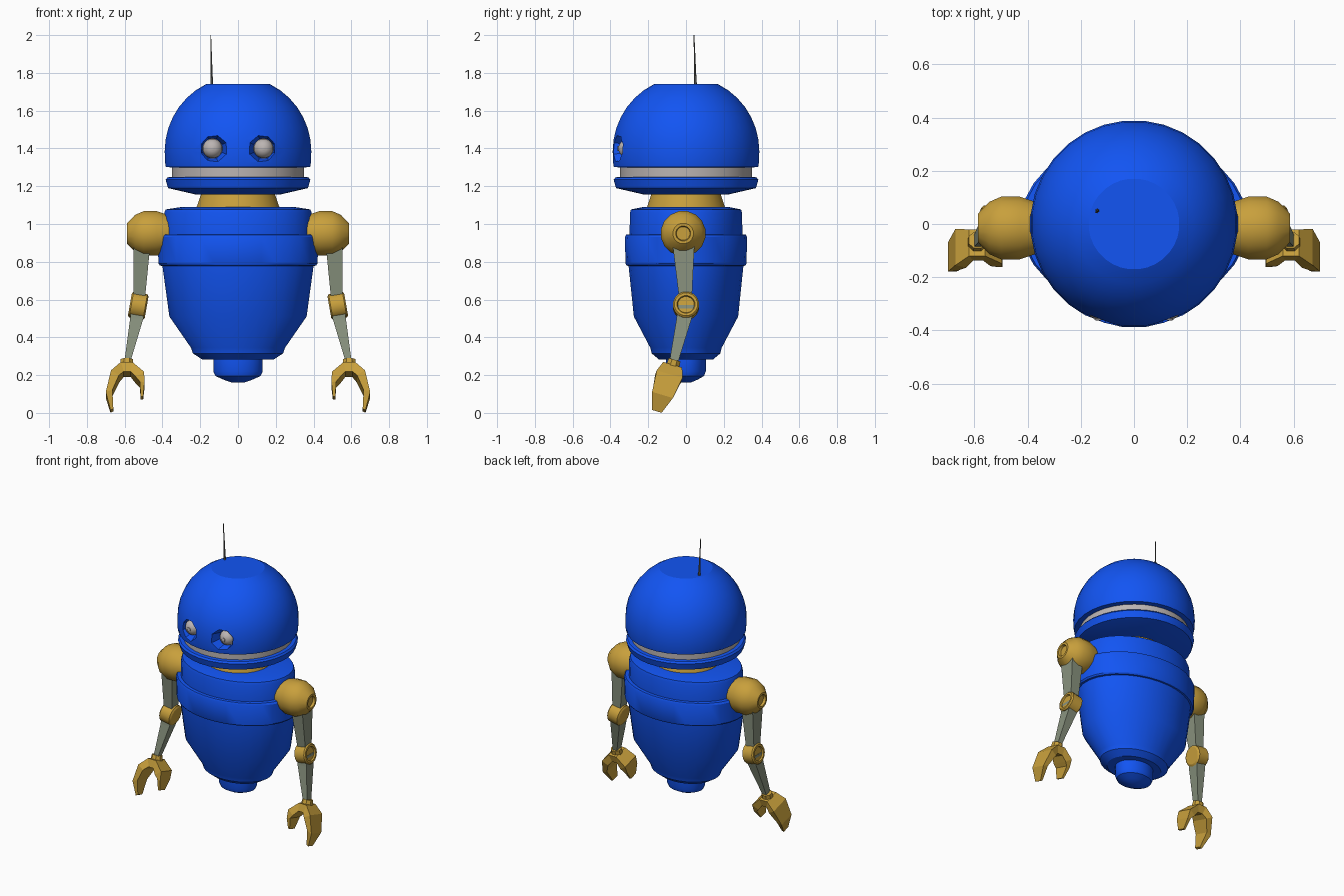
import bpy, bmesh, math
from mathutils import Matrix, Vector

if "Cube" in bpy.data.objects:
    bpy.data.objects.remove(bpy.data.objects["Cube"])


def material(name, col):
    m = bpy.data.materials.new(name)
    m.diffuse_color = (*col, 1)
    m.use_nodes = True
    m.node_tree.nodes["Principled BSDF"].inputs["Base Color"].default_value = m.diffuse_color
    return m


BLUE = material("blue_paint", (0.006, 0.09, 0.9))
GOLD = material("gold_metal", (0.58, 0.35, 0.045))
STEEL = material("green_grey_metal", (0.25, 0.29, 0.21))
PALE = material("pale_metal", (0.5, 0.46, 0.45))
DARK = material("dark_wire", (0.12, 0.12, 0.11))


def finish(name, bm, mat, mirror=False, smooth=True):
    bmesh.ops.recalc_face_normals(bm, faces=bm.faces)
    me = bpy.data.meshes.new(name)
    bm.to_mesh(me)
    bm.free()
    ob = bpy.data.objects.new(name, me)
    bpy.context.collection.objects.link(ob)
    me.materials.append(mat)
    if smooth:
        bpy.ops.object.select_all(action='DESELECT')
        ob.select_set(True)
        bpy.context.view_layer.objects.active = ob
        bpy.ops.object.shade_smooth_by_angle(angle=math.radians(30))
    if mirror:
        ob.modifiers.new("mirror", 'MIRROR').use_mirror_merge = False
    return ob


def loft(bm, rings):
    """Skin a list of equal-length point rings and cap both ends."""
    vs = [[bm.verts.new(p) for p in r] for r in rings]
    n = len(vs[0])
    for a, b in zip(vs, vs[1:]):
        for i in range(n):
            j = (i + 1) % n
            bm.faces.new((a[i], a[j], b[j], b[i]))
    bm.faces.new(vs[0])
    bm.faces.new(vs[-1])


def lathe(name, pts, mat, n=32, sy=1, m=Matrix(), **kw):
    """Revolve (radius, height) points about local z; sy flattens to an ellipse."""
    bm = bmesh.new()
    angs = [2 * math.pi * (i + 0.5) / n for i in range(n)]
    loft(bm, [[m @ Vector((r * math.cos(a), r * sy * math.sin(a), z)) for a in angs]
              for r, z in pts])
    return finish(name, bm, mat, **kw)


def limb(name, stations):
    """Tapered square bar through (centre, width, depth) stations."""
    bm = bmesh.new()
    loft(bm, [[(c[0] + sx * w / 2, c[1] + sy * d / 2, c[2])
               for sx, sy in ((-1, -1), (1, -1), (1, 1), (-1, 1))] for c, w, d in stations])
    return finish(name, bm, STEEL, mirror=True, smooth=False)


# Head: truncated dome, mouth band, jaw
dome = [(0.36, 1.30), (0.384, 1.302), (0.388, 1.325)]
dome += [(0.39 * math.cos(a), 1.385 + 0.395 * math.sin(a))
         for a in (math.radians(64 * i / 7) for i in range(8))]
head = lathe("head_dome", dome, BLUE)
lathe("mouth_band", [(0.35, 1.23), (0.35, 1.31)], PALE)
lathe("jaw", [(0.34, 1.25), (0.375, 1.247), (0.385, 1.235), (0.372, 1.19), (0.22, 1.155)], BLUE)
lathe("neck", [(0.225, 1.07), (0.22, 1.09), (0.19, 1.175)], GOLD, sy=0.94)

# Eyes: octagonal sockets cut into the dome, with a ball and pupil
to_front = Matrix.Translation((0.135, 0, 1.40)) @ Matrix.Rotation(math.radians(90), 4, 'X')
cutter = lathe("socket_cutter", [(0.055, 0.295), (0.062, 0.33), (0.085, 0.40), (0.085, 0.45)],
               BLUE, n=8, m=to_front, mirror=True, smooth=False)
cutter.hide_render = True
cutter.display_type = 'WIRE'
cut = head.modifiers.new("eye_sockets", 'BOOLEAN')
cut.operation, cut.object, cut.solver = 'DIFFERENCE', cutter, 'EXACT'
ball = [(0.053 * math.cos(a), 0.305 + 0.053 * math.sin(a))
        for a in (math.radians(-60 + 135 * i / 7) for i in range(8))]
lathe("eyeball", ball, PALE, n=16, m=to_front, mirror=True)
lathe("pupil", [(0.014, 0.34), (0.014, 0.361), (0.008, 0.363)], PALE, n=10, m=to_front, mirror=True)

# Antenna on the dome top
aerial = Matrix.Translation((-0.138, 0.05, 1.73)) @ Matrix.Rotation(math.radians(1.6), 4, 'X') \
    @ Matrix.Rotation(math.radians(-1.3), 4, 'Y')
lathe("antenna", [(0.008, 0), (0.006, 0.06), (0.002, 0.27)], DARK, n=6, m=aerial)

# Oval torso with raised belt, and nub below
lathe("torso", [(0.30, 1.09), (0.385, 1.077), (0.392, 1.06), (0.395, 0.945), (0.42, 0.943),
                (0.428, 0.93), (0.423, 0.79), (0.415, 0.78), (0.402, 0.778), (0.365, 0.51),
                (0.25, 0.345), (0.24, 0.315), (0.19, 0.283)], BLUE, sy=0.76)
lathe("base_nub", [(0.132, 0.30), (0.132, 0.22), (0.12, 0.195), (0.075, 0.175), (0.03, 0.16)],
      BLUE, n=24, sy=0.8)

# Shoulder: barrel pointing outwards with a recessed end
side = Matrix.Rotation(math.radians(90), 4, 'Y')
lathe("shoulder", [(0.09, 0.33), (0.10, 0.37), (0.12, 0.43), (0.12, 0.50), (0.10, 0.545),
                   (0.055, 0.587), (0.04, 0.587), (0.036, 0.57)], GOLD, n=16,
      m=Matrix.Translation((0, -0.015, 0.95)) @ side, mirror=True)

# Arm bars and elbow drum
limb("upper_arm", [((0.508, -0.012, 0.92), 0.09, 0.12), ((0.51, -0.012, 0.86), 0.085, 0.11),
                   ((0.524, -0.002, 0.59), 0.06, 0.065)])
limb("forearm", [((0.527, 0, 0.57), 0.075, 0.085), ((0.536, -0.01, 0.50), 0.07, 0.08),
                 ((0.588, -0.067, 0.26), 0.03, 0.045)])
lathe("elbow", [(0.058, -0.045), (0.07, -0.037), (0.07, 0.037), (0.062, 0.045), (0.048, 0.045),
                (0.044, 0.035)], GOLD, n=16, mirror=True,
      m=Matrix.Translation((0.528, 0, 0.567)) @ Matrix.Rotation(math.radians(80), 4, 'Y'))

# Claw: one C-shaped loft from outer tip over the palm to inner tip
# each station: outer x, outer z, inner x, inner z, half width
claw = [(0.675, 0.008, 0.66, 0.015, 0.025), (0.70, 0.095, 0.665, 0.105, 0.055),
        (0.672, 0.205, 0.63, 0.18, 0.068), (0.62, 0.255, 0.605, 0.205, 0.05),
        (0.56, 0.255, 0.568, 0.205, 0.05), (0.497, 0.20, 0.54, 0.172, 0.06),
        (0.495, 0.145, 0.52, 0.15, 0.055), (0.502, 0.08, 0.515, 0.078, 0.028)]


def lean(x, z, d):
    return (x, -0.065 - (0.27 - z) * 0.34 + d, max(z - 0.3 * d, 0))


bm = bmesh.new()
loft(bm, [[lean(ox, oz, -h), lean(ox, oz, h), lean(ix, iz, h), lean(ix, iz, -h)]
          for ox, oz, ix, iz, h in claw])
finish("claw", bm, GOLD, mirror=True, smooth=False)
lathe("wrist", [(0.042, -0.05), (0.035, 0.02)], GOLD, n=8, mirror=True, smooth=False,
      m=Matrix.Translation((0.589, -0.066, 0.262)) @ Matrix.Rotation(math.radians(-17), 4, 'X'))
